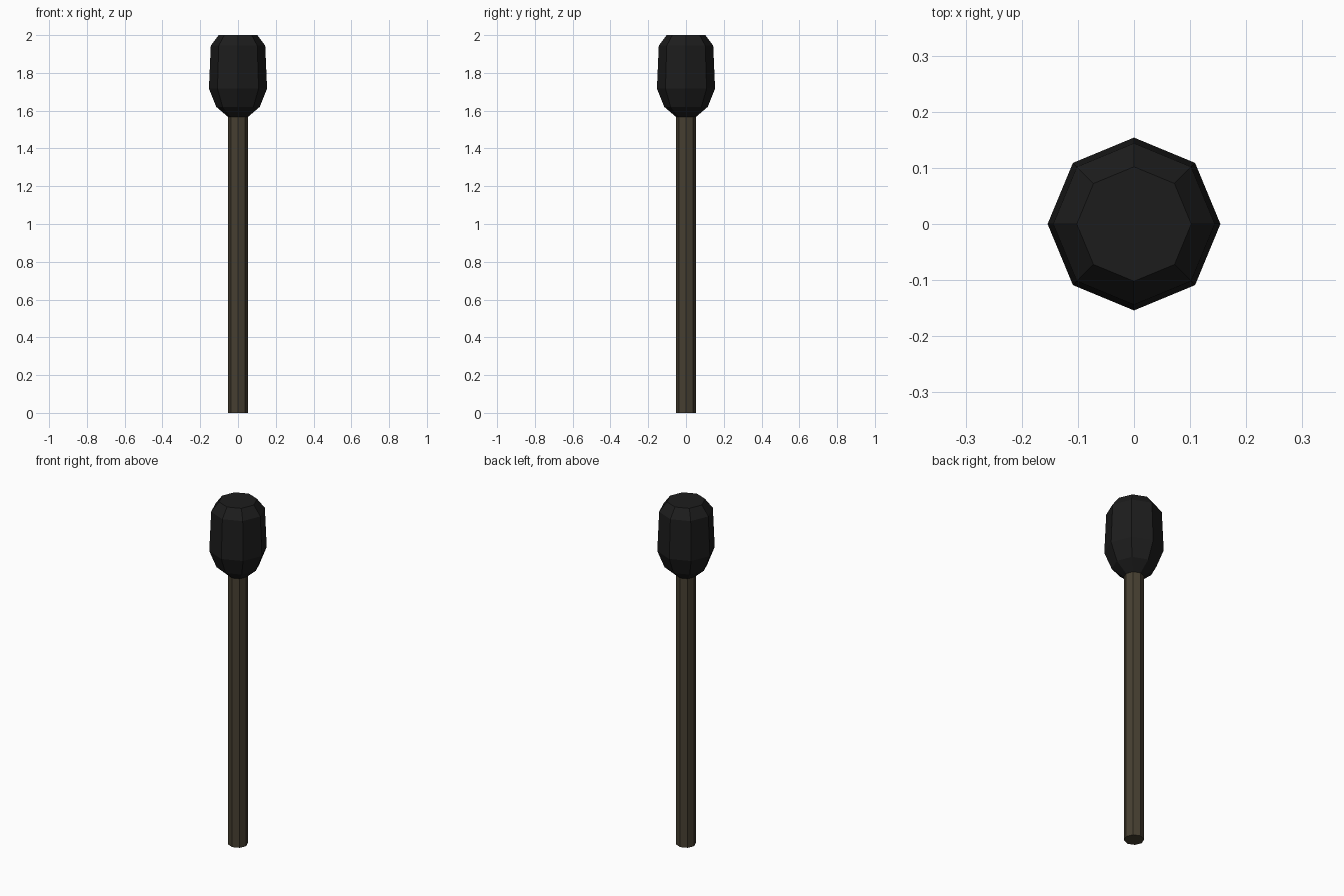
import bpy, bmesh
from math import cos, sin, pi

if "Cube" in bpy.data.objects:
    bpy.data.objects.remove(bpy.data.objects["Cube"])

SIDES = 8


def material(name, rgb):
    m = bpy.data.materials.new(name)
    m.diffuse_color = (*rgb, 1.0)
    m.use_nodes = True
    m.node_tree.nodes["Principled BSDF"].inputs["Base Color"].default_value = m.diffuse_color
    return m


def lathe(name, profile, mat):
    """Closed, flat-shaded octagonal solid from (radius, z) points, bottom to top."""
    bm = bmesh.new()
    rings = [[bm.verts.new((r * cos(2 * pi * i / SIDES), r * sin(2 * pi * i / SIDES), z))
              for i in range(SIDES)] for r, z in profile]
    for low, high in zip(rings, rings[1:]):
        for i in range(SIDES):
            j = (i + 1) % SIDES
            bm.faces.new((low[i], low[j], high[j], high[i]))
    bm.faces.new(rings[0][::-1])
    bm.faces.new(rings[-1])
    mesh = bpy.data.meshes.new(name)
    bm.to_mesh(mesh)
    bm.free()
    mesh.materials.append(mat)
    ob = bpy.data.objects.new(name, mesh)
    bpy.context.collection.objects.link(ob)
    return ob


wood = material("dark_wood", (0.062, 0.050, 0.031))
char = material("charred_black", (0.012, 0.012, 0.012))

# Straight stick
lathe("stick", [(0.053, 0.0), (0.053, 1.57)], wood)

# Bulbous head at the top of the stick
lathe("head", [(0.053, 1.567), (0.115, 1.62), (0.154, 1.717),
               (0.144, 1.945), (0.102, 2.0)], char)
